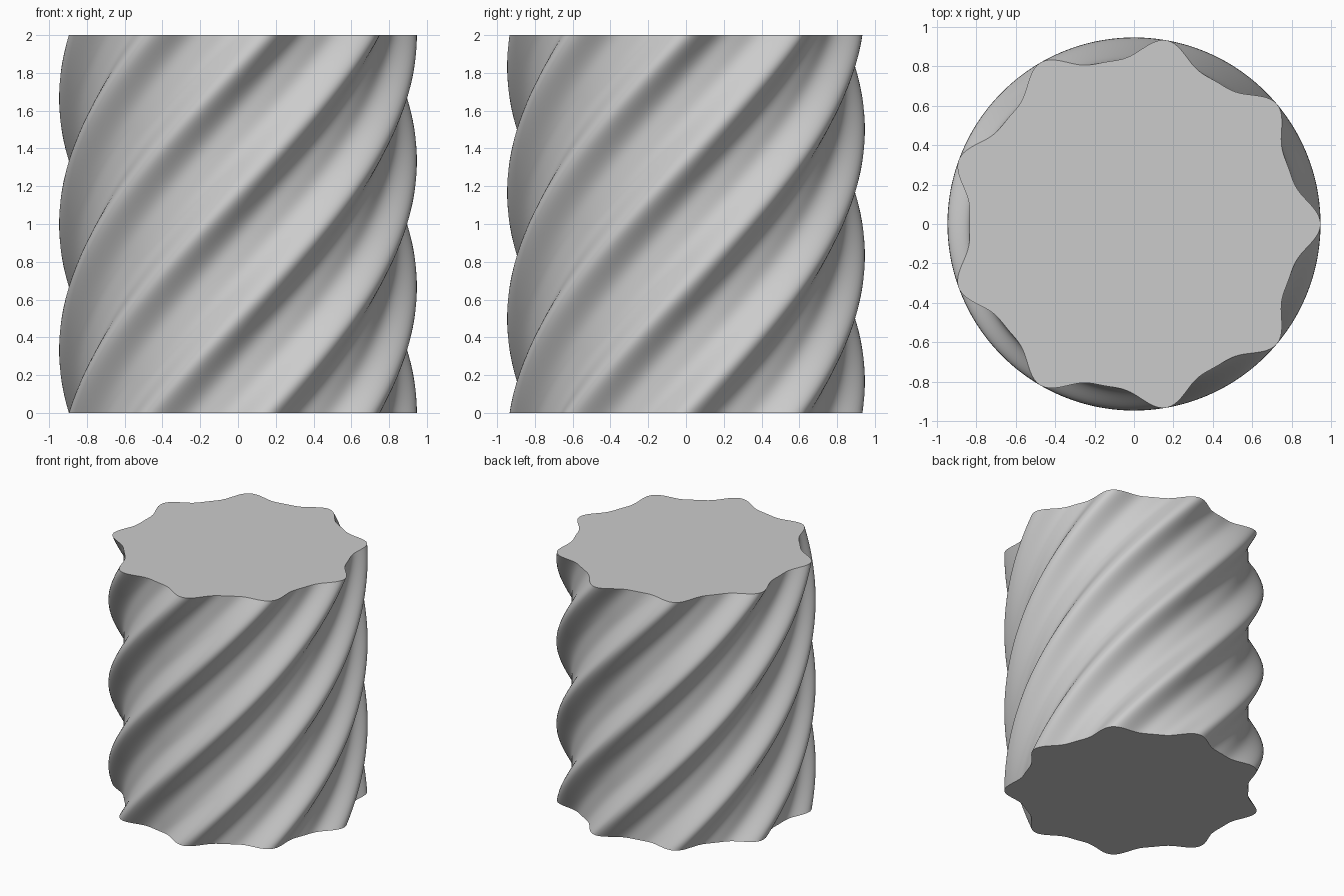
import bpy, bmesh
from math import cos, sin, pi, radians

cube = bpy.data.objects.get("Cube")
if cube:
    bpy.data.objects.remove(cube, do_unlink=True)

LOBES, SIDES, LAYERS = 9, 288, 96
INNER, OUTER, HEIGHT = 0.835, 0.947, 2.0
TWIST = radians(120)

grey = bpy.data.materials.new("plain grey")
grey.use_nodes = True
grey.diffuse_color = (0.6, 0.6, 0.6, 1)
grey.node_tree.nodes["Principled BSDF"].inputs["Base Color"].default_value = (0.6, 0.6, 0.6, 1)


def radius(angle):
    """Narrow rounded ridges separated by broad hollows."""
    wave = (1 + cos(LOBES * angle)) / 2
    return INNER + (OUTER - INNER) * wave ** 2


# Fluted cross-section, turned as it rises
bm = bmesh.new()
rings = []
for layer in range(LAYERS + 1):
    t = layer / LAYERS
    ring = []
    for side in range(SIDES):
        a = 2 * pi * side / SIDES
        r, turned = radius(a), a + TWIST * t
        ring.append(bm.verts.new((r * cos(turned), r * sin(turned), HEIGHT * t)))
    rings.append(ring)

# Twisted wall
for low, high in zip(rings, rings[1:]):
    for i in range(SIDES):
        j = (i + 1) % SIDES
        bm.faces.new((low[i], low[j], high[j], high[i]))

# Flat end caps
bm.faces.new(rings[-1])
bm.faces.new(rings[0][::-1])

mesh = bpy.data.meshes.new("twisted_column")
bm.to_mesh(mesh)
bm.free()
mesh.materials.append(grey)
column = bpy.data.objects.new("twisted_column", mesh)
bpy.context.collection.objects.link(column)

bpy.context.view_layer.objects.active = column
column.select_set(True)
bpy.ops.object.shade_smooth_by_angle(angle=radians(40))
